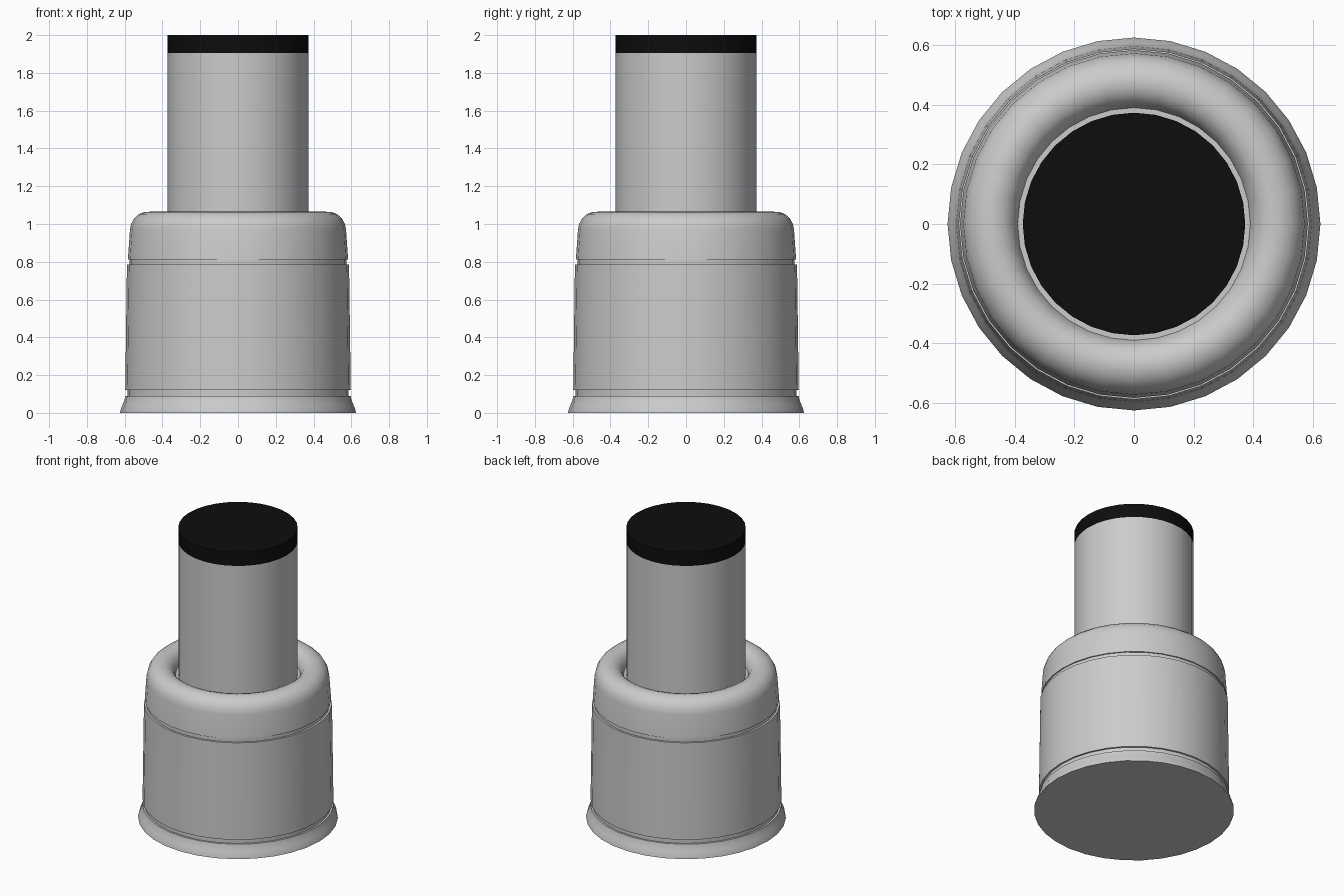
import bpy, bmesh
from math import cos, sin, pi, radians

if "Cube" in bpy.data.objects:
    bpy.data.objects.remove(bpy.data.objects["Cube"])

SIDES = 32


def lathe(name, profile, angle=35):
    """Revolve (radius, z) points around z; cap both open ends."""
    bm = bmesh.new()
    rings = [[bm.verts.new((r * cos(2 * pi * i / SIDES), r * sin(2 * pi * i / SIDES), z))
              for i in range(SIDES)] for r, z in profile]
    for a, b in zip(rings, rings[1:]):
        for i in range(SIDES):
            j = (i + 1) % SIDES
            bm.faces.new((a[i], a[j], b[j], b[i]))
    bm.faces.new(rings[0][::-1])
    bm.faces.new(rings[-1])
    bmesh.ops.recalc_face_normals(bm, faces=bm.faces[:])
    mesh = bpy.data.meshes.new(name)
    bm.to_mesh(mesh)
    bm.free()
    ob = bpy.data.objects.new(name, mesh)
    bpy.context.collection.objects.link(ob)
    bpy.ops.object.select_all(action='DESELECT')
    ob.select_set(True)
    bpy.context.view_layer.objects.active = ob
    bpy.ops.object.shade_smooth_by_angle(angle=radians(angle))
    return ob


# Housing: flared foot, two grooves, rolled rim and recessed floor
lathe("housing", [
    (0.625, 0.0), (0.622, 0.015), (0.612, 0.042), (0.602, 0.065), (0.597, 0.09),
    (0.585, 0.09), (0.585, 0.12),
    (0.597, 0.12), (0.588, 0.785),
    (0.575, 0.785), (0.575, 0.812),
    (0.583, 0.812), (0.572, 0.97),
    (0.566, 1.0), (0.55, 1.03), (0.525, 1.052), (0.495, 1.064), (0.465, 1.065),
    (0.435, 1.055), (0.412, 1.035), (0.397, 1.01), (0.39, 0.985),
    (0.372, 0.985)])

# Post rising out of the recess
lathe("post", [(0.373, 0.98), (0.373, 1.905)])

# Black cap on the post
cap = lathe("post_cap", [(0.373, 1.905), (0.373, 2.0)])
black = bpy.data.materials.new("black")
black.diffuse_color = (0.004, 0.004, 0.004, 1)
black.use_nodes = True
black.node_tree.nodes["Principled BSDF"].inputs["Base Color"].default_value = black.diffuse_color
cap.data.materials.append(black)
